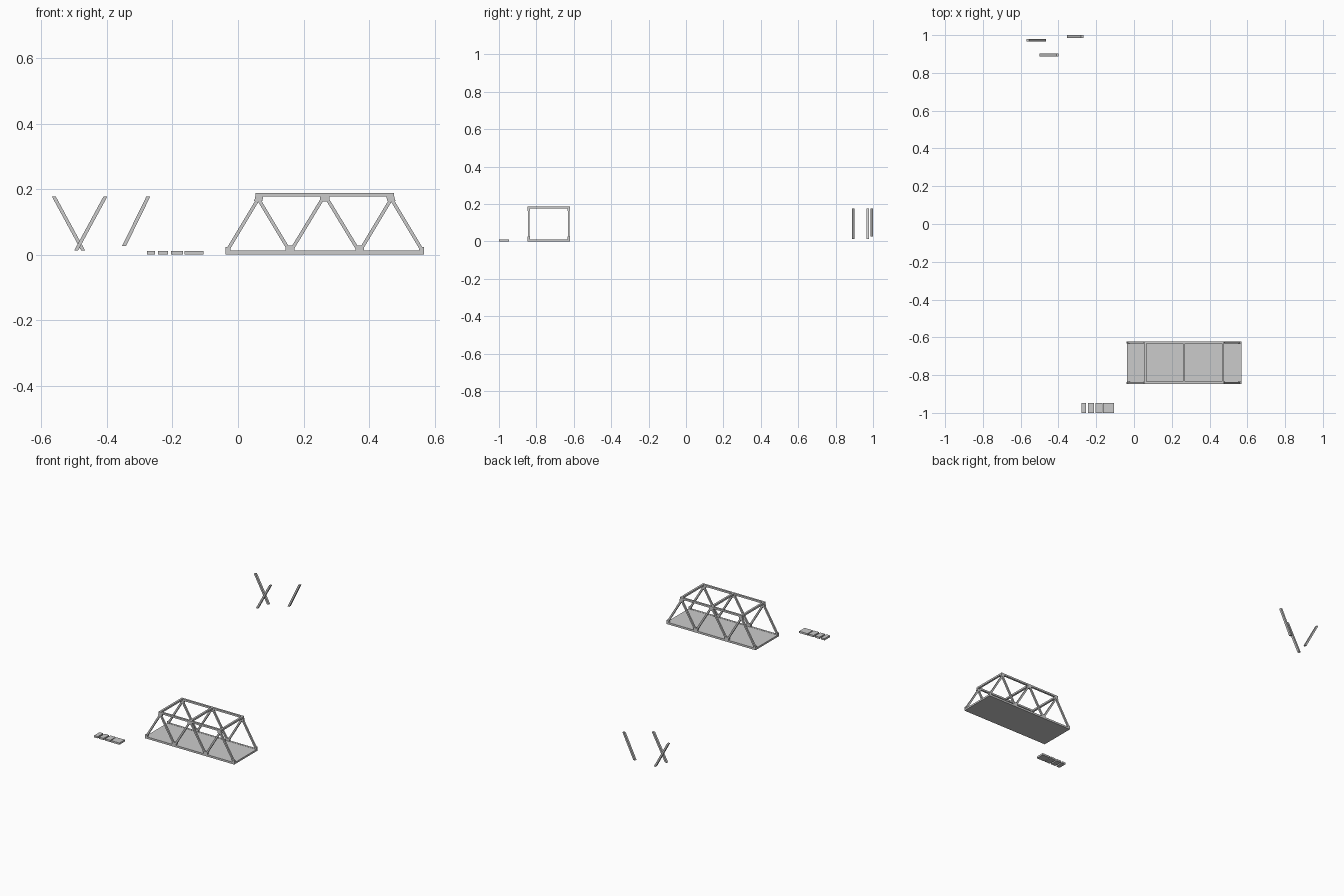
import bpy, bmesh

if "Cube" in bpy.data.objects:
    bpy.data.objects.remove(bpy.data.objects["Cube"])

CX = 0.265                      # bridge centre in x
YF, YB = -0.847, -0.621         # outer faces of the two trusses
T = 0.012                       # chord thickness
LO, HI, TOP = 0.012, 0.177, 0.188


def prism(name, profile, y0, y1):
    """Extrude an x-z profile along y."""
    bm = bmesh.new()
    face = bm.faces.new([bm.verts.new((x, y0, z)) for x, z in profile])
    res = bmesh.ops.extrude_face_region(bm, geom=[face])
    moved = [v for v in res["geom"] if isinstance(v, bmesh.types.BMVert)]
    bmesh.ops.translate(bm, verts=moved, vec=(0, y1 - y0, 0))
    bmesh.ops.recalc_face_normals(bm, faces=bm.faces)
    mesh = bpy.data.meshes.new(name)
    bm.to_mesh(mesh)
    bm.free()
    ob = bpy.data.objects.new(name, mesh)
    bpy.context.collection.objects.link(ob)
    return ob


def box(name, x0, x1, y0, y1, z0, z1):
    return prism(name, [(x0, z0), (x1, z0), (x1, z1), (x0, z1)], y0, y1)


def strut(name, xb, zb, xt, zt, y0, y1, w=0.012):
    """Slanted bar with level cut ends."""
    h = w / 2
    return prism(name, [(xb - h, zb), (xb + h, zb), (xt + h, zt), (xt - h, zt)], y0, y1)


def mirrored(profile, s):
    return [(CX + s * (x - CX), z) for x, z in profile]


# Two side trusses
for side, y0 in (("front", YF), ("back", YB - T)):
    y1 = y0 + T
    box(side + "_bottom_chord", -0.038, 0.568, y0, y1, 0, LO)
    box(side + "_top_chord", 0.053, 0.477, y0, y1, HI, TOP)
    box(side + "_top_middle_gusset", CX - 0.014, CX + 0.014, y0, y1, 0.162, HI)
    for s, end in ((1, "left"), (-1, "right")):
        tag = side + "_" + end
        prism(tag + "_end_gusset", mirrored(
            [(-0.038, LO), (-0.022, LO), (-0.025, 0.023), (-0.038, 0.023)], s), y0, y1)
        prism(tag + "_bottom_gusset", mirrored(
            [(0.145, LO), (0.172, LO), (0.172, 0.028), (0.145, 0.028)], s), y0, y1)
        prism(tag + "_top_gusset", mirrored(
            [(0.049, 0.163), (0.074, 0.163), (0.077, HI), (0.053, HI)], s), y0, y1)
        # Diagonals: end post and two inner braces
        for i, (xb, xt) in enumerate(((-0.033, 0.066), (0.157, 0.058), (0.162, 0.262))):
            strut(f"{tag}_diagonal_{i}", CX + s * (xb - CX), LO,
                  CX + s * (xt - CX), HI, y0 + 0.001, y1 - 0.001)

# Deck and overhead cross beams
box("deck", -0.038, 0.568, YF + T, YB - T, 0, 0.011)
for i, x in enumerate((0.059, CX, 0.471)):
    box(f"cross_beam_{i}", x - 0.006, x + 0.006, YF + T, YB - T, HI, TOP)

# Loose spare struts behind the bridge
strut("spare_strut_0", -0.473, 0.013, -0.562, 0.177, 0.965, 0.979)
strut("spare_strut_1", -0.494, 0.013, -0.405, 0.177, 0.888, 0.902)
strut("spare_strut_2", -0.348, 0.026, -0.274, 0.177, 0.986, 1.0)

# Blank label tiles in front
for i, (x0, x1) in enumerate(((-0.278, -0.253), (-0.244, -0.213),
                              (-0.204, -0.168), (-0.163, -0.106))):
    box(f"label_tile_{i}", x0, x1, -1.0, -0.947, 0, 0.011)
